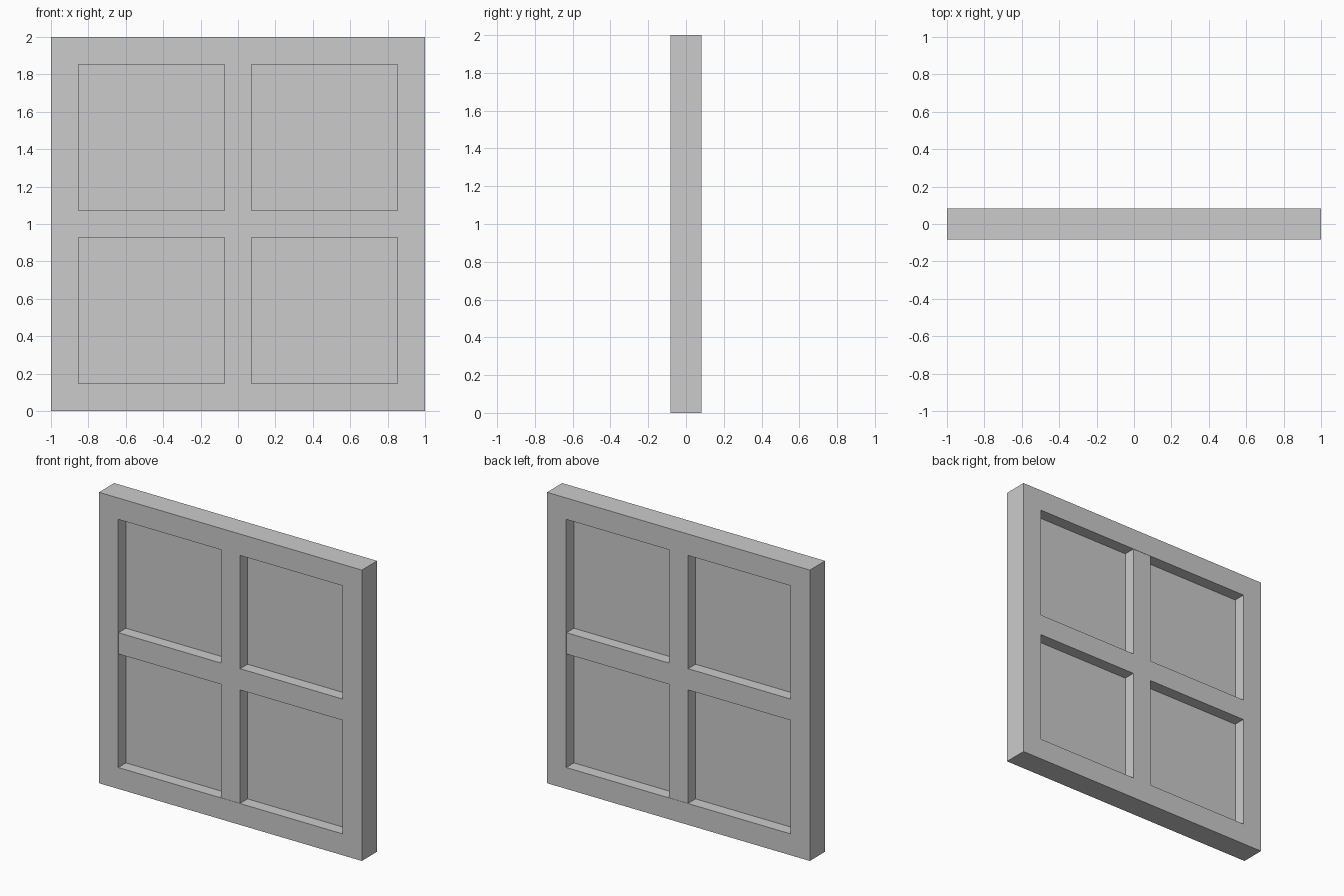
import bpy
import bmesh

if "Cube" in bpy.data.objects:
    bpy.data.objects.remove(bpy.data.objects["Cube"])

HALF, INNER, BAR = 1.0, 0.853, 0.073   # outer half-size, opening half-size, bar half-width
DEPTH, BAR_DEPTH = 0.083, 0.081        # half-depths
CZ = 1.0


def finish(name, bm):
    bmesh.ops.recalc_face_normals(bm, faces=bm.faces)
    mesh = bpy.data.meshes.new(name)
    bm.to_mesh(mesh)
    bm.free()
    obj = bpy.data.objects.new(name, mesh)
    bpy.context.collection.objects.link(obj)
    return obj


def box(name, hx, hy, hz):
    bm = bmesh.new()
    bmesh.ops.create_cube(bm, size=2)
    bmesh.ops.scale(bm, vec=(hx, hy, hz), verts=bm.verts)
    bmesh.ops.translate(bm, vec=(0, 0, CZ), verts=bm.verts)
    return finish(name, bm)


# Outer frame: rectangular section swept around four mitred corners
bm = bmesh.new()
section = [(HALF, -DEPTH), (HALF, DEPTH), (INNER, DEPTH), (INNER, -DEPTH)]
rings = [[bm.verts.new((sx * r, y, CZ + sz * r)) for r, y in section]
         for sx, sz in ((-1, -1), (1, -1), (1, 1), (-1, 1))]
for i in range(4):
    a, b = rings[i], rings[(i + 1) % 4]
    for j in range(4):
        k = (j + 1) % 4
        bm.faces.new((a[j], a[k], b[k], b[j]))
finish("outer_frame", bm)

# Crossing glazing bars
box("vertical_bar", BAR, BAR_DEPTH, INNER)
box("horizontal_bar", INNER, BAR_DEPTH, BAR)

# Four flat panes in the middle of the frame depth
mid, half = (INNER + BAR) / 2, (INNER - BAR) / 2
bm = bmesh.new()
for sx in (-1, 1):
    for sz in (-1, 1):
        x, z = sx * mid, CZ + sz * mid
        bm.faces.new([bm.verts.new((x + dx * half, 0, z + dz * half))
                      for dx, dz in ((-1, -1), (1, -1), (1, 1), (-1, 1))])
finish("window_panes", bm)
